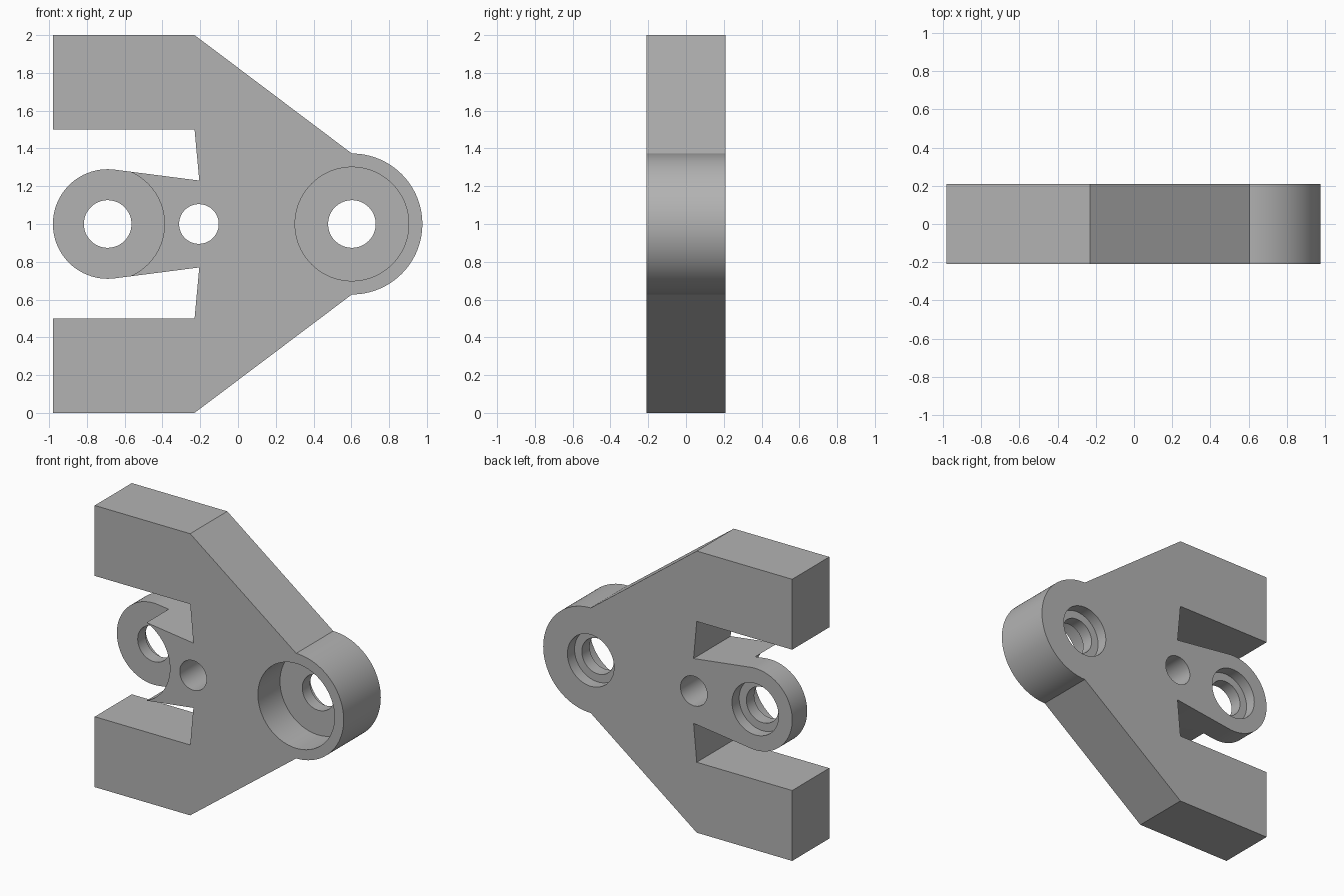
import bpy
import bmesh
from math import cos, sin, radians
from mathutils import Matrix

if "Cube" in bpy.data.objects:
    bpy.data.objects.remove(bpy.data.objects["Cube"])

HALF = 0.208            # half thickness of the plate
BIG = (0.603, 1.0)      # centre of the large boss
SMALL = (-0.69, 1.0)    # centre of the thin eye
MID = (-0.207, 1.0)     # centre of the plain hole

grey = bpy.data.materials.new("plain grey")
grey.use_nodes = True
colour = (0.45, 0.45, 0.45, 1)
grey.diffuse_color = colour
grey.node_tree.nodes["Principled BSDF"].inputs["Base Color"].default_value = colour


def arc(centre, radius, start, end, steps):
    angles = [radians(start + (end - start) * i / steps) for i in range(steps + 1)]
    return [(centre[0] + radius * cos(a), centre[1] + radius * sin(a)) for a in angles]


def make_object(name, bm):
    bmesh.ops.recalc_face_normals(bm, faces=bm.faces)
    mesh = bpy.data.meshes.new(name)
    bm.to_mesh(mesh)
    bm.free()
    mesh.materials.append(grey)
    obj = bpy.data.objects.new(name, mesh)
    bpy.context.collection.objects.link(obj)
    return obj


def bore(body, centre, radius, y0, y1):
    """Cut a round bore along y between two depths."""
    bm = bmesh.new()
    place = Matrix.Translation((centre[0], (y0 + y1) / 2, centre[1])) @ Matrix.Rotation(radians(90), 4, "X")
    bmesh.ops.create_cone(bm, cap_ends=True, segments=96, radius1=radius,
                          radius2=radius, depth=y1 - y0, matrix=place)
    cutter = make_object("bore_cutter", bm)
    cutter.hide_render = True
    mod = body.modifiers.new("bore", "BOOLEAN")
    mod.operation = "DIFFERENCE"
    mod.solver = "EXACT"
    mod.object = cutter
    bpy.context.view_layer.objects.active = body
    bpy.ops.object.modifier_apply(modifier=mod.name)
    bpy.data.objects.remove(cutter)


# Outline: upper arm and notch, mirrored below, joined by the two round ends
upper = [(-0.205, 1.23), (-0.23, 1.5), (-0.98, 1.5), (-0.98, 2.0), (-0.23, 2.0)]
lower = [(x, 2 - z) for x, z in reversed(upper)]
outline = (upper + arc(BIG, 0.373, 90, -90, 64) + lower
           + arc(SMALL, 0.29, -83, -277, 64))

bm = bmesh.new()
face = bm.faces.new([bm.verts.new((x, -HALF, z)) for x, z in outline])
grown = bmesh.ops.extrude_face_region(bm, geom=[face])
bmesh.ops.translate(bm, vec=(0, 2 * HALF, 0),
                    verts=[v for v in grown["geom"] if isinstance(v, bmesh.types.BMVert)])
bracket = make_object("bracket", bm)

# Deep front recesses, through holes and shallow back recesses
OUT = HALF + 0.1
for centre in (BIG, SMALL):
    bore(bracket, centre, 0.301, -OUT, 0.04)
    bore(bracket, centre, 0.126, -OUT, OUT)
    bore(bracket, centre, 0.183, HALF - 0.08, OUT)
bore(bracket, MID, 0.105, -OUT, OUT)

bracket.select_set(True)
bpy.context.view_layer.objects.active = bracket
bpy.ops.object.shade_smooth_by_angle(angle=radians(30))
